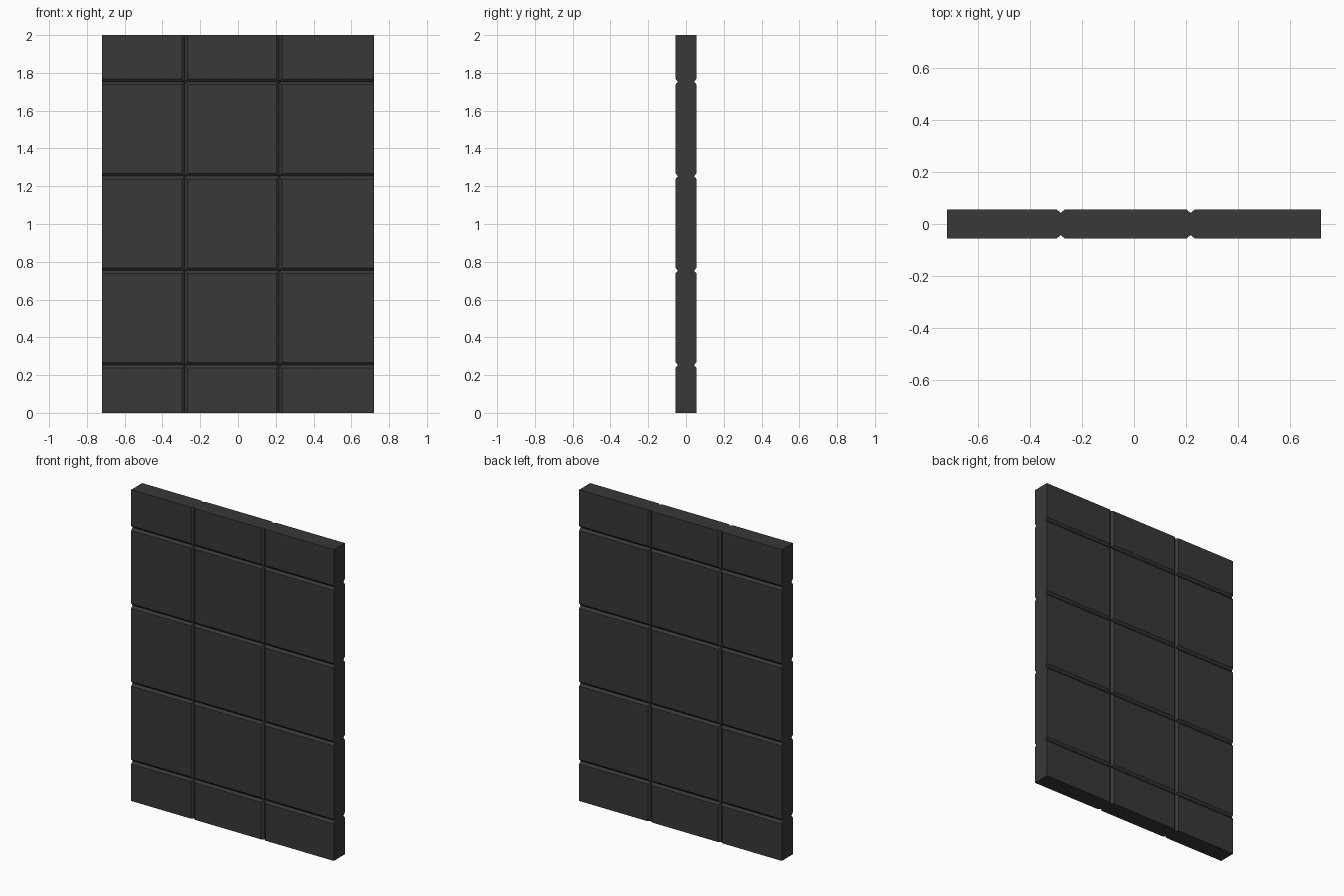
import bpy, bmesh

if "Cube" in bpy.data.objects:
    bpy.data.objects.remove(bpy.data.objects["Cube"])

HALF_W, HEIGHT, HALF_T = 0.72, 2.0, 0.0555   # slab size
GROOVE, DEPTH = 0.015, 0.013                 # groove half width and depth
COLUMNS = [-0.282, 0.218]
ROWS = [0.253 + 0.5 * i for i in range(4)]


def grooved_profile(start, end, grooves):
    """Outline (length, y) of a slab with V notches on both faces."""
    side = [(start, HALF_T)]
    for g in grooves:
        side += [(g - GROOVE, HALF_T), (g, HALF_T - DEPTH), (g + GROOVE, HALF_T)]
    side.append((end, HALF_T))
    return side + [(a, -y) for a, y in reversed(side)]


def extrude(name, points, direction):
    """Solid prism from an outline of 3D points."""
    bm = bmesh.new()
    face = bm.faces.new([bm.verts.new(p) for p in points])
    new = bmesh.ops.extrude_face_region(bm, geom=[face])["geom"]
    verts = [v for v in new if isinstance(v, bmesh.types.BMVert)]
    bmesh.ops.translate(bm, verts=verts, vec=direction)
    bmesh.ops.recalc_face_normals(bm, faces=bm.faces)
    mesh = bpy.data.meshes.new(name)
    bm.to_mesh(mesh)
    bm.free()
    obj = bpy.data.objects.new(name, mesh)
    bpy.context.collection.objects.link(obj)
    return obj


# Panel with upright grooves
outline = grooved_profile(-HALF_W, HALF_W, COLUMNS)
panel = extrude("tiled_panel", [(x, y, 0) for x, y in outline], (0, 0, HEIGHT))

# Helper with level grooves; their overlap gives the tiled slab
outline = grooved_profile(0, HEIGHT, ROWS)
helper = extrude("row_groove_helper", [(-HALF_W - 0.1, y, z) for z, y in outline],
                 (2 * HALF_W + 0.2, 0, 0))
# Widen the helper ends so only the grooves cut
for v in helper.data.vertices:
    if v.co.z == 0:
        v.co.z = -0.1
    elif v.co.z == HEIGHT:
        v.co.z = HEIGHT + 0.1
    if abs(abs(v.co.y) - HALF_T) < 1e-5:
        v.co.y *= (HALF_T + 0.0001) / HALF_T

mod = panel.modifiers.new("tile_rows", 'BOOLEAN')
mod.operation = 'INTERSECT'
mod.solver = 'EXACT'
mod.object = helper
bpy.context.view_layer.objects.active = panel
panel.select_set(True)
bpy.ops.object.modifier_apply(modifier=mod.name)
bpy.data.objects.remove(helper)

# Charcoal finish
mat = bpy.data.materials.new("charcoal")
mat.diffuse_color = (0.04, 0.04, 0.04, 1)
mat.use_nodes = True
mat.node_tree.nodes["Principled BSDF"].inputs["Base Color"].default_value = mat.diffuse_color
panel.data.materials.clear()
panel.data.materials.append(mat)
